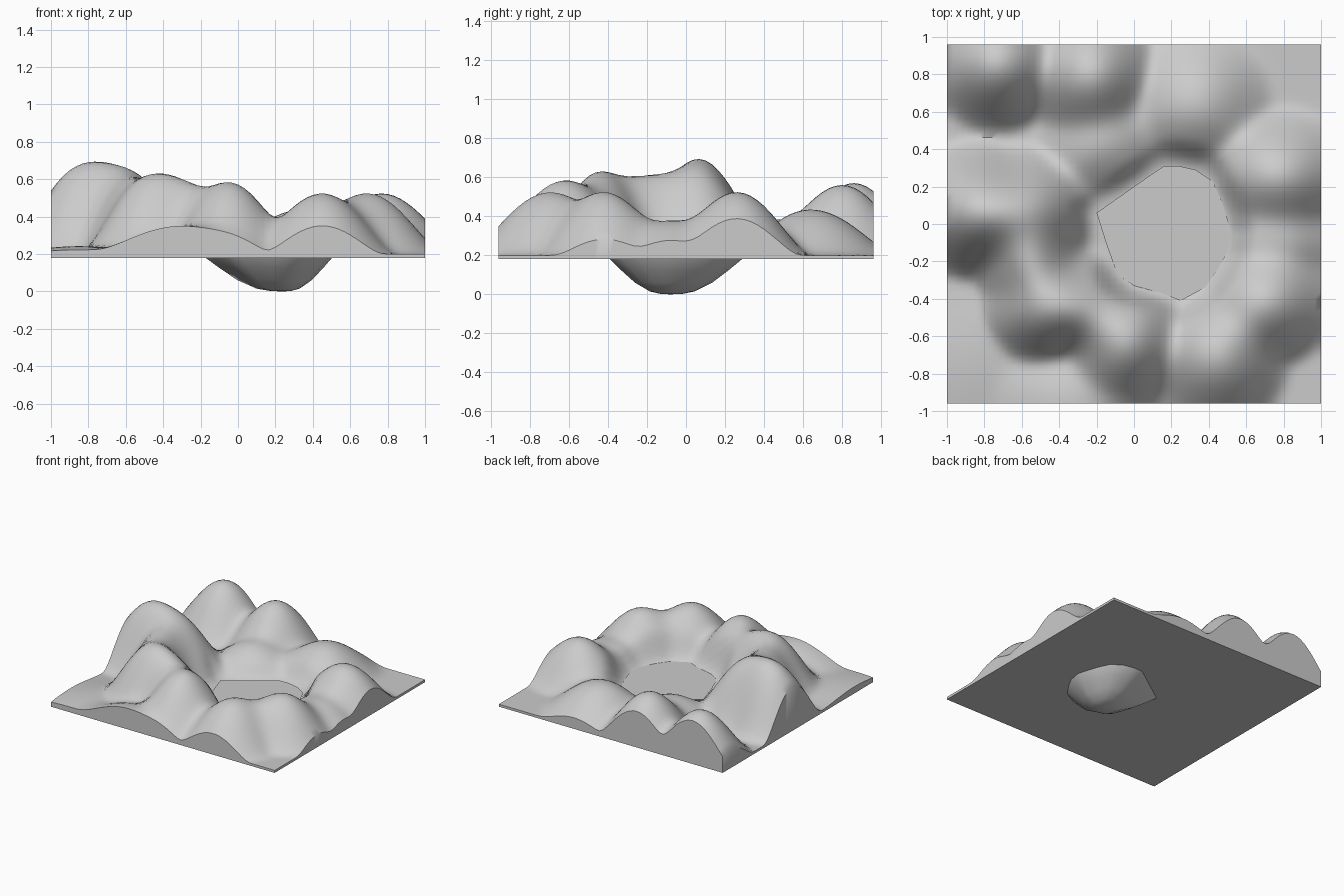
import bpy, bmesh, math
from mathutils import Vector

if "Cube" in bpy.data.objects:
    bpy.data.objects.remove(bpy.data.objects["Cube"], do_unlink=True)

GROUND, BASE, WATER = 0.2, 0.18, 0.215
HALF_Y = 0.96
SOFT = 0.03
CENTRE = Vector((0.2, -0.06))
DEEPEST = Vector((0.24, -0.08))

grey = bpy.data.materials.new("plain grey")
grey.use_nodes = True
grey.diffuse_color = (0.6, 0.6, 0.6, 1)
grey.node_tree.nodes["Principled BSDF"].inputs["Base Color"].default_value = (0.6, 0.6, 0.6, 1)

# Hills: x, y, height above ground, radius in x, radius in y
HILLS = [
    (-0.73, 0.86, 0.4, 0.45, 0.44),    # back row
    (-0.23, 0.8, 0.39, 0.44, 0.46),
    (-0.17, 0.44, 0.2, 0.45, 0.4),
    (0.33, 0.65, 0.26, 0.5, 0.5),
    (0.77, 0.26, 0.35, 0.5, 0.43),     # right side
    (0.74, -0.08, 0.2, 0.48, 0.36),
    (0.69, -0.42, 0.35, 0.47, 0.43),
    (0.45, -0.7, 0.35, 0.46, 0.49),    # front row
    (-0.05, -0.62, 0.41, 0.43, 0.48),
    (-0.3, -0.95, 0.18, 0.6, 0.5),
    (-0.85, -0.72, 0.07, 0.6, 0.6),
    (-0.27, -0.45, 0.37, 0.38, 0.38),  # left ridge
    (-0.47, -0.43, 0.44, 0.42, 0.42),
    (-0.56, -0.2, 0.41, 0.38, 0.36),
    (-0.84, 0.07, 0.49, 0.44, 0.44),
    (-0.6, 0.05, 0.47, 0.46, 0.44),
]

# Shore outline of the lake, clockwise from the west point
SHORE = [(-0.2, 0.06), (-0.1, 0.13), (0, 0.2), (0.1, 0.27), (0.16, 0.31), (0.24, 0.31),
         (0.33, 0.29), (0.42, 0.23), (0.47, 0.12), (0.52, -0.04), (0.5, -0.15),
         (0.45, -0.24), (0.38, -0.34), (0.25, -0.41), (0.15, -0.37), (0, -0.33),
         (-0.06, -0.29), (-0.1, -0.24), (-0.15, -0.1)]
SHORE = [Vector(p) - CENTRE for p in SHORE]


def shore_ratio(p):
    """Distance from the lake centre, where 1 is the shore."""
    for a, b in zip(SHORE, SHORE[1:] + SHORE[:1]):
        den = a.x * b.y - a.y * b.x
        u = (p.x * b.y - p.y * b.x) / den
        v = (a.x * p.y - a.y * p.x) / den
        if u >= -1e-6 and v >= -1e-6:
            return u + v
    return 0


def height(x, y):
    p = Vector((x, y)) - CENTRE
    rim = 0.11 * math.exp(-((p.length - 0.64) / 0.2) ** 2)
    total = SOFT ** 3 + rim ** 3
    for hx, hy, h, rx, ry in HILLS:
        q = ((x - hx) / rx) ** 2 + ((y - hy) / ry) ** 2
        if q < 1:
            total += (h * (1 - q) ** 2) ** 3
    t = min(max((shore_ratio(p) - 0.92) / 0.48, 0), 1)
    return GROUND + (total ** (1 / 3) - SOFT) * t * t * (3 - 2 * t)


def make_object(name, bm, angle):
    bmesh.ops.recalc_face_normals(bm, faces=bm.faces)
    mesh = bpy.data.meshes.new(name)
    bm.to_mesh(mesh)
    bm.free()
    mesh.materials.append(grey)
    obj = bpy.data.objects.new(name, mesh)
    bpy.context.collection.objects.link(obj)
    bpy.ops.object.select_all(action='DESELECT')
    obj.select_set(True)
    bpy.context.view_layer.objects.active = obj
    bpy.ops.object.shade_smooth_by_angle(angle=math.radians(angle))


# Hilly ground with straight sides and a flat underside
bm = bmesh.new()
bmesh.ops.create_grid(bm, x_segments=60, y_segments=58, size=1)
for v in bm.verts:
    v.co.y *= HALF_Y
    v.co.z = height(v.co.x, v.co.y)
rim_edges = [e for e in bm.edges if e.is_boundary]
skirt = bmesh.ops.extrude_edge_only(bm, edges=rim_edges)["geom"]
for v in skirt:
    if isinstance(v, bmesh.types.BMVert):
        v.co.z = BASE
bmesh.ops.holes_fill(bm, edges=[e for e in bm.edges if e.is_boundary], sides=0)
# Keep the rim crisp where steep hills meet the straight sides
make_object("hilly_ground", bm, 42)

# Lake: flat water on a rounded bowl that hangs below the base
bm = bmesh.new()
rings = []
for s, z in [(1, WATER), (0.94, BASE), (0.77, 0.125), (0.55, 0.06), (0.32, 0.015), (0.15, 0.002)]:
    middle = CENTRE.lerp(DEEPEST, 1 - s)
    rings.append([bm.verts.new((middle.x + p.x * s, middle.y + p.y * s, z)) for p in SHORE])
bm.faces.new(rings[0])
n = len(SHORE)
for upper, lower in zip(rings, rings[1:]):
    for i in range(n):
        j = (i + 1) % n
        bm.faces.new((upper[i], upper[j], lower[j], lower[i]))
tip = bm.verts.new((DEEPEST.x, DEEPEST.y, 0))
for i in range(n):
    bm.faces.new((rings[-1][i], rings[-1][(i + 1) % n], tip))
make_object("lake", bm, 40)
